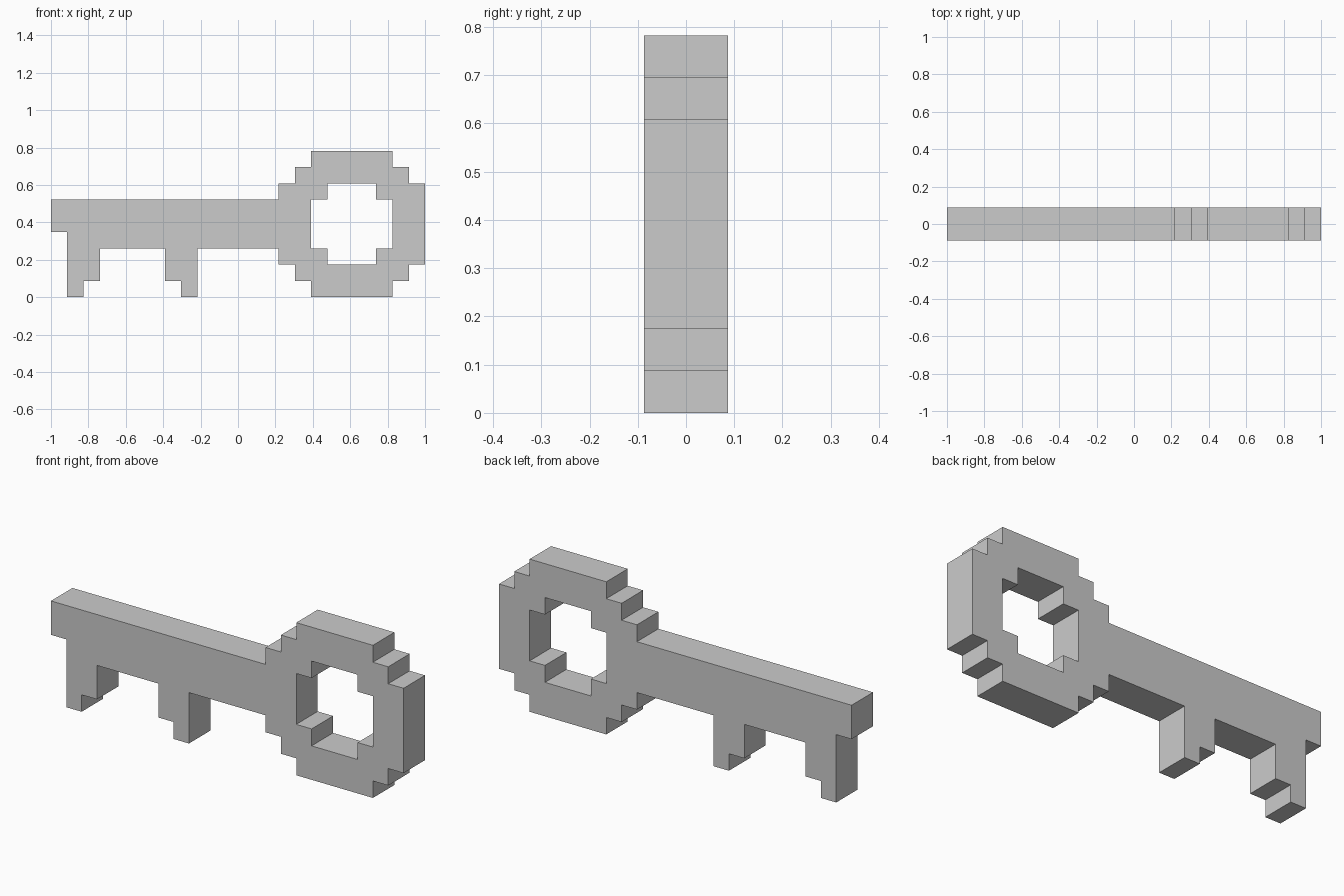
import bpy
import bmesh
from mathutils import Vector

cube = bpy.data.objects.get("Cube")
if cube:
    bpy.data.objects.remove(cube)

UNIT = 2 / 23          # one block; the key is 23 blocks long
DEPTH = 2 * UNIT


def block(x0, x1, z0, z1):
    """Grid cells covered by a rectangle, in block units."""
    return {(x, z) for x in range(x0, x1) for z in range(z0, z1)}


# Stepped ring handle with a stepped hole
bow = block(16, 21, 0, 9) | block(15, 22, 1, 8) | block(14, 23, 2, 7)
bow -= block(16, 21, 3, 6) | block(17, 20, 2, 7)

# Straight shaft with a notched tip
shaft = block(0, 14, 3, 6) - block(0, 1, 3, 4)

# Two stepped teeth
teeth = block(1, 3, 1, 3) | block(1, 2, 0, 1)
teeth |= block(7, 9, 1, 3) | block(8, 9, 0, 1)

# Join the cells into one sheet and extrude it to a closed solid
bm = bmesh.new()
for x, z in sorted(bow | shaft | teeth):
    corners = ((x, z), (x + 1, z), (x + 1, z + 1), (x, z + 1))
    bm.faces.new([bm.verts.new((cx * UNIT - 1, -DEPTH / 2, cz * UNIT))
                  for cx, cz in corners])
bmesh.ops.remove_doubles(bm, verts=bm.verts, dist=UNIT / 100)
sheet = bmesh.ops.extrude_face_region(bm, geom=bm.faces[:], use_keep_orig=True)
moved = [v for v in sheet["geom"] if isinstance(v, bmesh.types.BMVert)]
bmesh.ops.translate(bm, verts=moved, vec=Vector((0, DEPTH, 0)))
bmesh.ops.recalc_face_normals(bm, faces=bm.faces)

mesh = bpy.data.meshes.new("key")
bm.to_mesh(mesh)
bm.free()
key = bpy.data.objects.new("key", mesh)
bpy.context.collection.objects.link(key)

# Plain grey
grey = bpy.data.materials.new("light_grey")
grey.use_nodes = True
colour = (0.6, 0.6, 0.6, 1)
grey.diffuse_color = colour
grey.node_tree.nodes["Principled BSDF"].inputs["Base Color"].default_value = colour
mesh.materials.append(grey)
